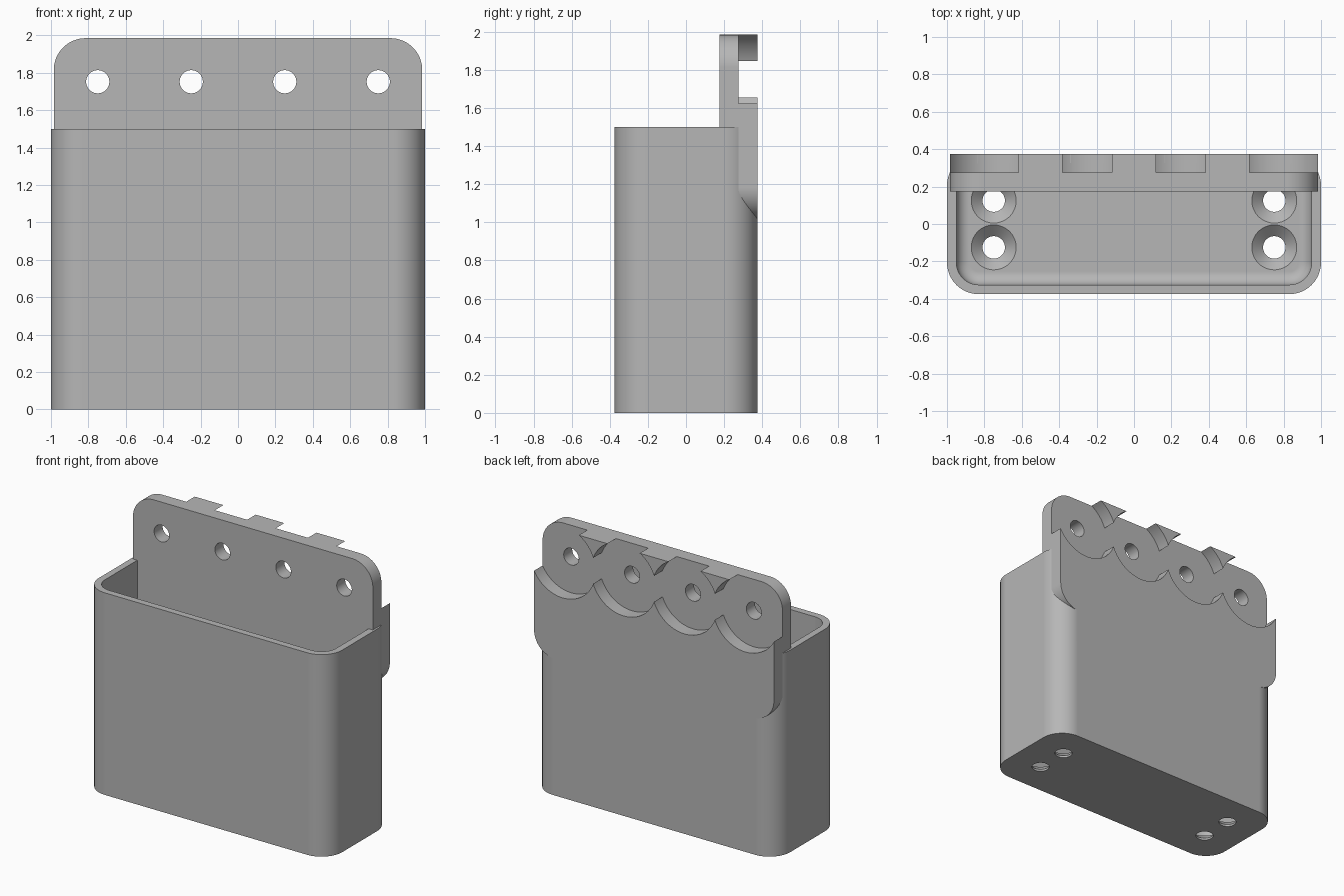
import bpy
import bmesh
from math import pi, sin, cos, radians

cube = bpy.data.objects.get("Cube")
if cube:
    bpy.data.objects.remove(cube, do_unlink=True)

grey = bpy.data.materials.new("light grey plastic")
grey.use_nodes = True
colour = (0.47, 0.47, 0.47, 1)
grey.diffuse_color = colour
grey.node_tree.nodes["Principled BSDF"].inputs["Base Color"].default_value = colour


def circle(r, n=64):
    return [(r * cos(2 * pi * i / n), r * sin(2 * pi * i / n)) for i in range(n)]


def rounded_rect(hx, hy, r, n=16):
    pts = []
    for k, (sx, sy) in enumerate([(1, 1), (-1, 1), (-1, -1), (1, -1)]):
        for i in range(n + 1):
            a = (k + i / n) * pi / 2
            pts.append((sx * (hx - r) + r * cos(a), sy * (hy - r) + r * sin(a)))
    return pts


def loft(name, layers, at=(0, 0, 0), along_y=False):
    """Solid through (height, outline) layers, stacked along z or along y."""
    bm = bmesh.new()
    rings = []
    for h, pts in layers:
        rings.append([bm.verts.new((at[0] + u, at[1] + h, at[2] + v) if along_y
                                   else (at[0] + u, at[1] + v, at[2] + h))
                      for u, v in pts])
    for a, b in zip(rings, rings[1:]):
        for i in range(len(a)):
            bm.faces.new((a[i - 1], a[i], b[i], b[i - 1]))
    bm.faces.new(rings[0])
    bm.faces.new(rings[-1])
    bmesh.ops.recalc_face_normals(bm, faces=bm.faces)
    mesh = bpy.data.meshes.new(name)
    bm.to_mesh(mesh)
    bm.free()
    mesh.materials.append(grey)
    obj = bpy.data.objects.new(name, mesh)
    bpy.context.collection.objects.link(obj)
    return obj


def cut(obj, cutters):
    bpy.context.view_layer.objects.active = obj
    for cutter in cutters:
        mod = obj.modifiers.new("cut", "BOOLEAN")
        mod.operation = "DIFFERENCE"
        mod.solver = "EXACT"
        mod.object = cutter
        bpy.ops.object.modifier_apply(modifier=mod.name)


# Main shapes
HX, HY, TOP, WALL, FLOOR, R = 1.0, 0.375, 1.5, 0.05, 0.07, 0.17
outline = rounded_rect(HX, HY, R)
bin_body = loft("bin_body", [(0, outline), (TOP, outline)])
panel = rounded_rect(0.985, 0.485, R)
back_plate = loft("back_plate", [(0.175, panel), (HY, panel)],
                  at=(0, 0, 1.5), along_y=True)

# Cavity with a filleted floor
fillet = 0.07
layers = []
for i in range(9):
    a = i / 8 * pi / 2
    inset = WALL + fillet * (1 - sin(a))
    layers.append((FLOOR + fillet * (1 - cos(a)),
                   rounded_rect(HX - inset, HY - inset, R - inset)))
layers.append((TOP + 0.1, rounded_rect(HX - WALL, HY - WALL, R - WALL)))
cavity = loft("cavity_cutter", layers)

# Countersunk floor holes
floor_holes = [
    loft("floor_hole_cutter",
         [(-0.05, circle(0.06)), (0.015, circle(0.06)),
          (FLOOR, circle(0.12)), (FLOOR + 0.05, circle(0.12))], at=(x, y, 0))
    for x in (-0.75, 0.75) for y in (-0.125, 0.125)]

# Round mounting recesses and screw holes in the back plate
recesses, screw_holes = [], []
for x in (-0.75, -0.25, 0.25, 0.75):
    recesses.append(loft("recess_cutter", [(0.275, circle(0.268, 96)), (0.5, circle(0.268, 96))],
                         at=(x, 0, 1.752), along_y=True))
    screw_holes.append(loft("screw_hole_cutter", [(0.1, circle(0.062)), (0.5, circle(0.062))],
                            at=(x, 0, 1.752), along_y=True))

cut(bin_body, [cavity] + floor_holes + recesses)
cut(back_plate, recesses + screw_holes)
for cutter in [cavity] + floor_holes + recesses + screw_holes:
    bpy.data.objects.remove(cutter, do_unlink=True)

# Smooth the rounded surfaces and keep hard edges
bpy.ops.object.select_all(action="DESELECT")
for obj in (bin_body, back_plate):
    obj.select_set(True)
bpy.context.view_layer.objects.active = bin_body
bpy.ops.object.shade_smooth_by_angle(angle=radians(30))
for obj in (bin_body, back_plate):
    mod = obj.modifiers.new("weighted_normals", "WEIGHTED_NORMAL")
    mod.keep_sharp = True
